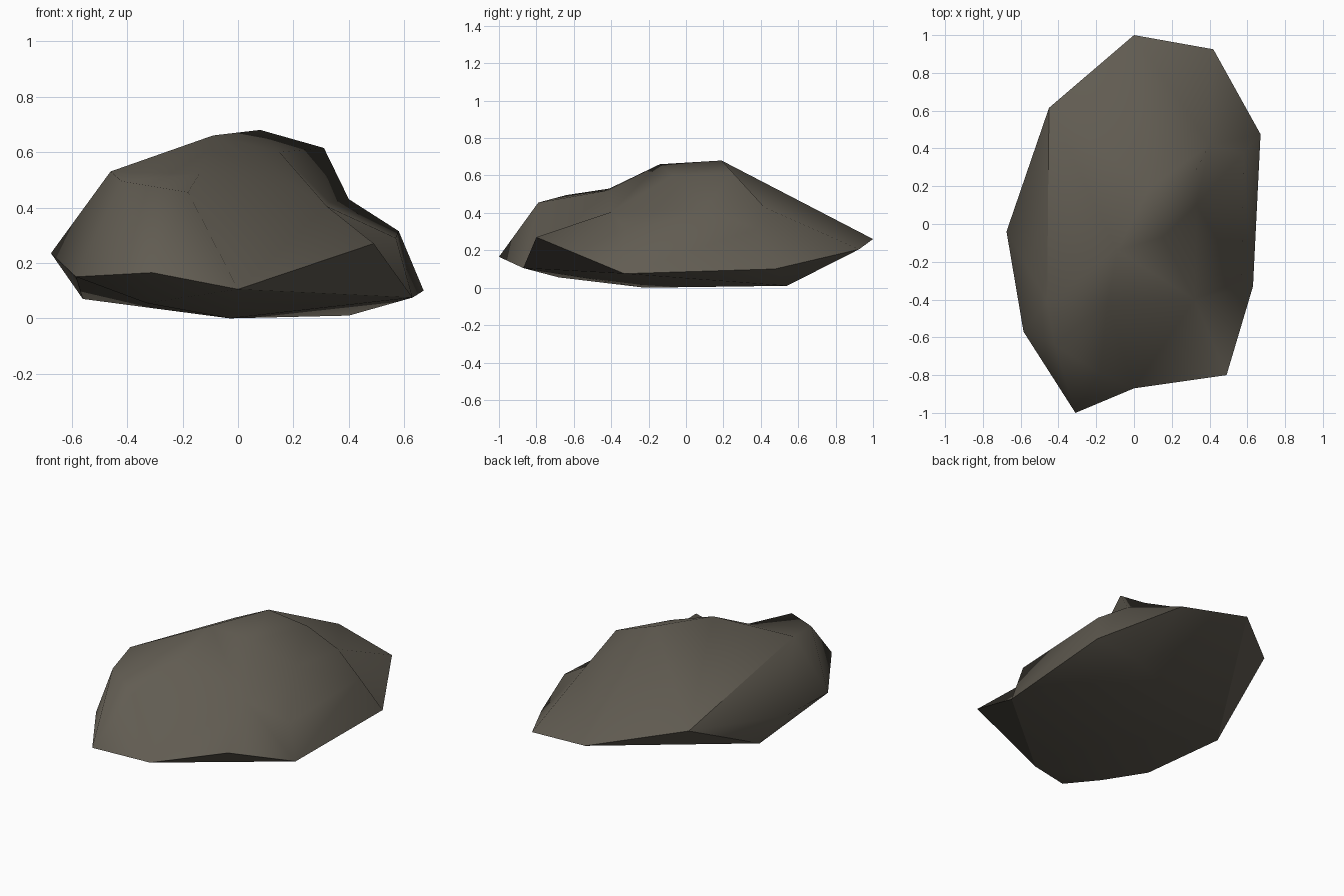
import bpy, bmesh
from mathutils import Vector
from mathutils.geometry import delaunay_2d_cdt

cube = bpy.data.objects.get("Cube")
if cube:
    bpy.data.objects.remove(cube, do_unlink=True)

# Widest rim of the rock, counter-clockwise seen from above
rim = {
    "back": (0, 1, .26),
    "back_right": (-.45, .615, .326),
    "right": (-.675, -.04, .235),
    "front_right": (-.585, -.57, .15),
    "nose": (-.31, -1, .165),
    "front_notch": (0, -.87, .105),
    "front_left": (.49, -.8, .27),
    "left_front": (.63, -.33, .075),
    "left_back": (.67, .475, .1),
    "back_left": (.42, .925, .205),
}

# Landmarks of the upper side
crown = {
    "peak": (.08, .19, .68),
    "peak_front": (-.09, -.14, .66),
    "peak_left": (.31, .25, .615),
    "cliff_front": (.15, -.07, .6),
    "cliff_foot": (.33, .1, .42),
    "saddle": (.4, .42, .43),
    "shoulder_back": (.58, .375, .315),
    "shoulder_front": (.57, -.3, .29),
    "spur": (.32, -.4, .405),
    "hollow": (-.14, -.42, .52),
    "brow": (-.46, -.41, .53),
    "brow_front": (-.42, -.64, .495),
    "brow_tip": (-.18, -.79, .455),
}

# Landmarks of the underside
belly = {
    "belly_front": (-.03, -.22, 0),
    "belly_back": (.4, .54, .01),
    "belly_right": (-.56, .07, .07),
    "belly_nose": (-.33, -.68, .055),
}

# Ridges that the facets must follow
crown_ridges = [
    "peak peak_left saddle shoulder_back shoulder_front spur front_left",
    "peak_left cliff_front peak_front",
    "peak peak_front brow brow_front brow_tip nose",
    "peak back",
    "brow back_right",
    "brow right",
    "brow_front front_right",
    "peak_front hollow front_notch",
    "hollow brow",
    "cliff_foot saddle",
    "cliff_foot spur cliff_front",
]
belly_ridges = [
    "back belly_right front_right",
    "front_notch left_front",
]

# Edges that stay crisp; all others are worn smooth
crisp = [
    "right front_right nose front_notch front_left left_front left_back"
    " back_left back back_right",
    "brow back_right belly_right",
    "back belly_right front_right",
    "front_notch left_front",
]

bm = bmesh.new()
corner = {name: bm.verts.new(co) for name, co in rim.items()}


def links(chain):
    """Pairs of neighbouring names in a chain."""
    names = chain.split()
    return zip(names, names[1:])


def skin(landmarks, ridges):
    """Stretch a triangulated sheet over the rim and the given landmarks."""
    corner.update({name: bm.verts.new(co) for name, co in landmarks.items()})
    names = list(rim) + list(landmarks)
    edges = [(names.index(a), names.index(b))
             for chain in ridges for a, b in links(chain)]
    flat = [Vector(corner[n].co[:2]) for n in names]
    result = delaunay_2d_cdt(flat, edges, [list(range(len(rim)))], 1, 1e-5)
    for tri in result[2]:
        sources = [result[3][i] for i in tri]
        if all(sources):
            face = bm.faces.new([corner[names[s[0]]] for s in sources])
            face.smooth = True


skin(crown, crown_ridges)
skin(belly, belly_ridges)
bmesh.ops.recalc_face_normals(bm, faces=bm.faces)

for chain in crisp:
    for a, b in links(chain):
        edge = bm.edges.get((corner[a], corner[b]))
        if edge:
            edge.smooth = False

mesh = bpy.data.meshes.new("rock")
bm.to_mesh(mesh)
bm.free()
rock = bpy.data.objects.new("rock", mesh)
bpy.context.collection.objects.link(rock)

# Stone colour
stone = bpy.data.materials.new("grey brown stone")
stone.use_nodes = True
colour = (.12, .107, .084, 1)
stone.diffuse_color = colour
stone.node_tree.nodes["Principled BSDF"].inputs["Base Color"].default_value = colour
mesh.materials.append(stone)
